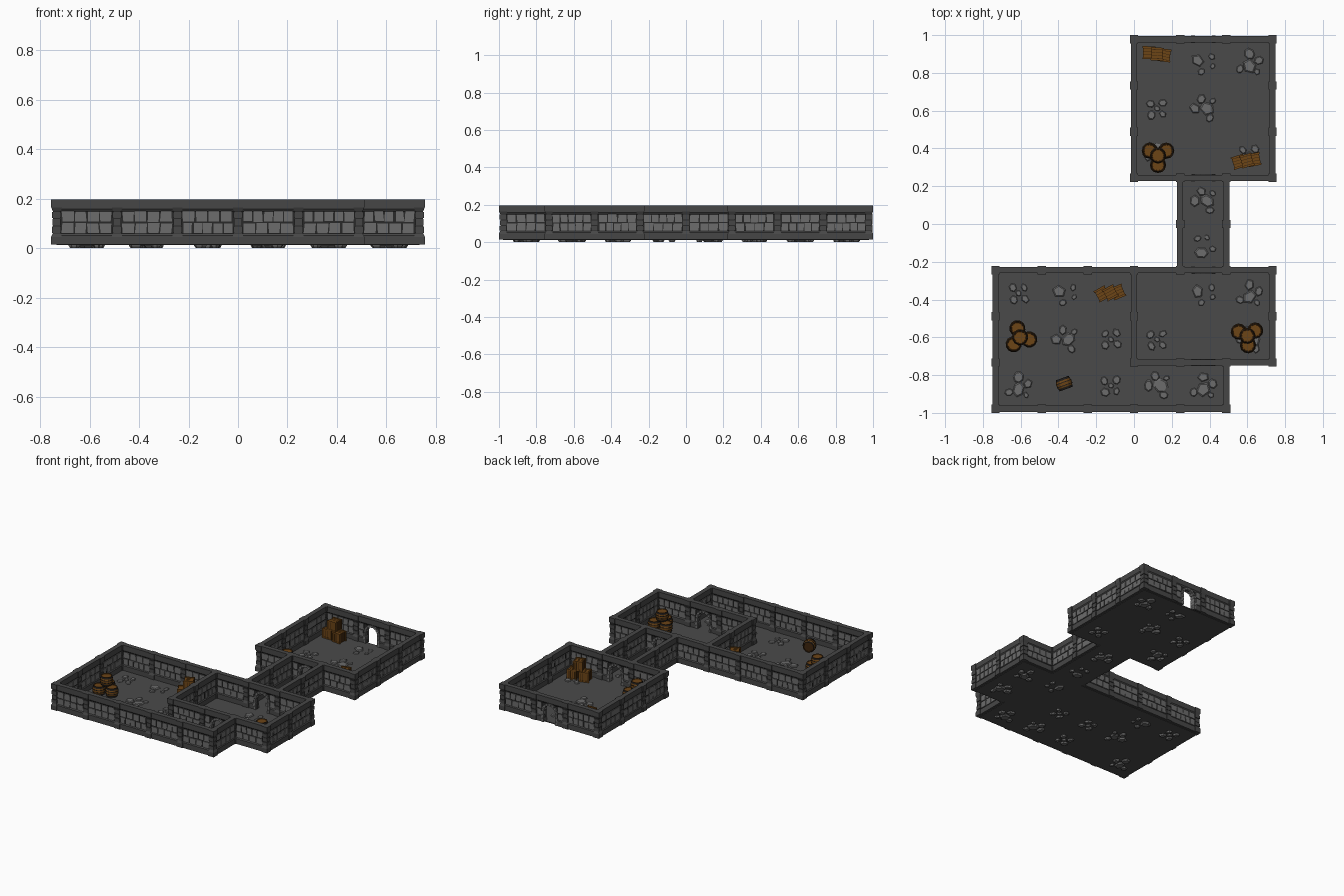
import bpy, bmesh, math, random
from mathutils import Matrix, Vector

if "Cube" in bpy.data.objects:
    bpy.data.objects.remove(bpy.data.objects["Cube"])

random.seed(7)
T = 0.2445            # floor tile
PH = 0.022            # pillar half width
Z0, Z1 = 0.015, 0.196  # wall bottom and top

COLOURS = {
    "dark_stone": (0.062, 0.062, 0.062), "light_stone": (0.15, 0.15, 0.15),
    "mortar": (0.022, 0.022, 0.022), "floor_stone": (0.068, 0.068, 0.068),
    "wood": (0.15, 0.058, 0.008), "dark_wood": (0.045, 0.018, 0.004),
    "iron": (0.015, 0.012, 0.01),
}
NAMES = list(COLOURS)
MATS = []
for n, c in COLOURS.items():
    m = bpy.data.materials.new(n)
    m.diffuse_color = (*c, 1)
    m.use_nodes = True
    m.node_tree.nodes["Principled BSDF"].inputs["Base Color"].default_value = m.diffuse_color
    MATS.append(m)


def finish(bm, name):
    bmesh.ops.recalc_face_normals(bm, faces=bm.faces)
    me = bpy.data.meshes.new(name)
    bm.to_mesh(me)
    bm.free()
    for m in MATS:
        me.materials.append(m)
    ob = bpy.data.objects.new(name, me)
    bpy.context.collection.objects.link(ob)
    return ob


def box(bm, M, x, y, z, mat, skew=0.0):
    """Box from (min, max) pairs, optionally with slanted ends."""
    a, b, c = [(random.uniform(-skew, skew), random.uniform(-skew, skew)) for _ in range(3)]
    vs = {}
    for i in (0, 1):
        for k in (0, 1):
            dx, dz = (a, b)[i][k], c[k] * 0.5
            for j in (0, 1):
                vs[i, j, k] = bm.verts.new(M @ Vector((x[i] + dx, y[j], z[k] + dz)))
    for q in ("000 010 011 001", "100 110 111 101", "000 100 101 001",
              "010 110 111 011", "000 100 110 010", "001 101 111 011"):
        f = bm.faces.new([vs[tuple(map(int, s))] for s in q.split()])
        f.material_index = NAMES.index(mat)


def prism(bm, M, pts, mat, d):
    """Extrude a closed list of 3D points by the vector d."""
    lo = [bm.verts.new(M @ Vector(p)) for p in pts]
    hi = [bm.verts.new(M @ (Vector(p) + Vector(d))) for p in pts]
    n = len(pts)
    fs = [bm.faces.new(lo), bm.faces.new(hi[::-1])]
    fs += [bm.faces.new((lo[i], lo[(i + 1) % n], hi[(i + 1) % n], hi[i])) for i in range(n)]
    for f in fs:
        f.material_index = NAMES.index(mat)


def lathe(bm, M, profile, mats, sides, phase=0.0):
    """Revolve (r, z) rings; mats gives one colour per band, ends are capped."""
    rings = [[bm.verts.new(M @ Vector((r * math.cos(phase + math.tau * i / sides),
                                       r * math.sin(phase + math.tau * i / sides), z)))
              for i in range(sides)] for r, z in profile]
    for a, b, m in zip(rings, rings[1:], mats):
        for i in range(sides):
            j = (i + 1) % sides
            bm.faces.new((a[i], a[j], b[j], b[i])).material_index = NAMES.index(m)
    bm.faces.new(rings[0][::-1]).material_index = NAMES.index(mats[0])
    bm.faces.new(rings[-1]).material_index = NAMES.index(mats[-1])


def place(x, y, z=0.0, rot=0.0):
    return Matrix.Translation((x, y, z)) @ Matrix.Rotation(math.radians(rot), 4, 'Z')


# Floor plan in tiles: rooms, wall runs and doorways
ROOMS = [(0, 1, 3, 4), (1, -1, 2, 1), (0, -3, 3, -1), (-3, -4, 0, -1), (0, -4, 2, -3)]
RUNS = [(0, 4, 3, 4), (0, 1, 3, 1), (0, 1, 0, 4), (3, 1, 3, 4), (1, -1, 1, 1), (2, -1, 2, 1),
        (-3, -1, 3, -1), (0, -3, 0, -1), (3, -3, 3, -1), (0, -3, 3, -3),
        (-3, -4, -3, -1), (-3, -4, 2, -4), (2, -4, 2, -3)]
DOORS = {(1.5, 4), (1.5, 1), (1.5, -1), (1.5, -3)}
I4 = Matrix.Identity(4)

bm = bmesh.new()
for x0, y0, x1, y1 in ROOMS:
    box(bm, I4, (x0 * T, x1 * T), (y0 * T, y1 * T), (0.012, 0.018), "floor_stone")
finish(bm, "floor")

panels, nodes = set(), set()
for x0, y0, x1, y1 in RUNS:
    n = max(x1 - x0, y1 - y0)
    dx, dy = (x1 - x0) // n, (y1 - y0) // n
    for i in range(n):
        panels.add((x0 + dx * (i + .5), y0 + dy * (i + .5), 90 * dy))
    nodes |= {(x0 + dx * i, y0 + dy * i) for i in range(n + 1)}

# Wall panels: plinth, mortar core, coping, two courses of rough blocks
H, R, SPR = T / 2 - 0.012, 0.045, 0.095
walls, blocks, arches = bmesh.new(), bmesh.new(), bmesh.new()
for px, py, rot in sorted(panels):
    M = place(px * T, py * T, 0, rot)
    door = (px, py) in DOORS
    band, core = 0.016, 0.009
    cope = [(-H, -core, .148), (-H, -band, .158), (-H, -band, Z1), (-H, band, Z1),
            (-H, band, .158), (-H, core, .148)]
    base = [(-H, -band, Z0), (-H, -band, .052), (-H, -core, .06), (-H, core, .06),
            (-H, band, .052), (-H, band, Z0)]
    prism(walls, M, cope, "dark_stone", (2 * H, 0, 0))
    arc = [(R * math.cos(math.pi * i / 10), SPR + R * math.sin(math.pi * i / 10)) for i in range(11)]
    if door:
        outline = [(H, Z0), (H, .15), (-H, .15), (-H, Z0), (-R, Z0)] + arc[::-1] + [(R, Z0)]
        prism(walls, M, [(x, -core, z) for x, z in outline], "mortar", (0, 2 * core, 0))
        for off in (0, H + R):
            prism(walls, M, [(x + off, y, z) for x, y, z in base], "dark_stone", (H - R, 0, 0))
        # jamb stones and arch stones
        for s in (-1, 1):
            for k in range(3):
                z = Z0 + .0267 * k
                xs = sorted((s * R, s * (R + .014 + .005 * (k % 2))))
                box(arches, M, xs, (-.019, .019), (z, z + .025), "light_stone")
        for k in range(7):
            a0, a1 = (math.pi * (k + e) / 7 for e in (.05, .95))
            pts = [(r * math.cos(a), -.018, SPR + r * math.sin(a))
                   for r, a in ((R, a0), (R + .016, a0), (R + .016, a1), (R, a1))]
            prism(arches, M, pts, "light_stone", (0, .036, 0))
    else:
        prism(walls, M, base, "dark_stone", (2 * H, 0, 0))
        box(walls, M, (-H, H), (-core, core), (.055, .152), "mortar")
    for row, (za, zb) in enumerate(((.06, .101), (.108, .149))):
        n = 4 + (row + random.randint(0, 1)) % 2
        w = 2 * (T / 2 - .02) / n
        for i in range(n):
            xa = -(T / 2 - .02) + i * w + .003
            xb = xa + w - .006
            if door:
                lim = R + .019
                if xa < 0 and xb > -lim:
                    xb = -lim
                if xb > 0 and xa < lim:
                    xa = lim
                if xb - xa < .012 or xb - xa > w:
                    continue
            box(blocks, M, (xa, xb), (-.014, .014), (za, zb), "light_stone", .003)
finish(walls, "walls")
finish(blocks, "wall_blocks")
finish(arches, "door_arches")

# Pillars: flared base and cap around a narrow shaft with corner stones
bm = bmesh.new()
q = math.sqrt(2)
for nx, ny in sorted(nodes):
    M = place(nx * T, ny * T)
    prof = [(PH, Z0), (PH, .045), (.015, .06), (.015, .15), (PH, .165), (PH, Z1)]
    lathe(bm, M, [(r * q, z) for r, z in prof],
          ["dark_stone", "dark_stone", "mortar", "dark_stone", "dark_stone"], 4, math.pi / 4)
    for k in range(3):
        w = .019 - .002 * (k % 2)
        box(bm, M, (-w, w), (-w, w), (.062 + .03 * k, .087 + .03 * k), "dark_stone")
finish(bm, "pillars")

# Rubble: three layouts of flat stones set through the floor, (dx, dy, radius)
LAYOUTS = {
    "a": [(0, -.02, .042), (.0, .045, .032), (.05, .01, .027), (-.05, -.035, .024), (.04, -.05, .018)],
    "b": [(-.03, .01, .038), (.045, .03, .02), (-.01, -.05, .02), (.05, -.02, .016)],
    "c": [(-.035, .025, .024), (.03, .03, .024), (-.03, -.035, .026), (.03, -.03, .022), (0, .0, .017)],
}
RUBBLE = [(1, 3, "b", 0), (2, 3, "a", 0), (0, 2, "c", 0), (1, 2, "a", 90), (0, 1, "a", 180),
          (2, 1, "c", 0), (1, 0, "a", 90), (1, -1, "b", 90), (1, -2, "b", 0), (2, -2, "a", 0),
          (0, -3, "c", 0), (2, -3, "a", 90), (-3, -2, "c", 90), (-2, -2, "b", 0),
          (-2, -3, "a", 90), (-1, -3, "c", 180), (-3, -4, "a", 0), (-1, -4, "c", 0),
          (0, -4, "a", 90), (1, -4, "a", 0)]
bm = bmesh.new()
for tx, ty, kind, rot in RUBBLE:
    M = place((tx + .5) * T, (ty + .5) * T, 0, rot)
    for dx, dy, r in LAYOUTS[kind]:
        S = M @ place(dx, dy, 0, random.uniform(0, 360)) @ Matrix.Diagonal((1, random.uniform(.7, .9), 1, 1))
        lathe(bm, S, [(r * .75, .001), (r, .01), (r, .02), (r * .8, .025)],
              ["light_stone"] * 3, random.choice((5, 6, 7)))
finish(bm, "floor_rubble")


# Crates: dark core, edge beams and slats
def crate(bm, M, s=.068):
    h, b = s / 2, .009
    M = M @ Matrix.Translation((0, 0, h))
    c = h - .004
    box(bm, M, (-c, c), (-c, c), (-c, c), "dark_wood")
    turns = [I4, Matrix.Rotation(math.pi / 2, 4, 'X') @ Matrix.Rotation(math.pi / 2, 4, 'Y'),
             Matrix.Rotation(math.pi / 2, 4, 'Z') @ Matrix.Rotation(math.pi / 2, 4, 'X')]
    for R3 in turns:
        for sx in (-1, 1):
            for sy in (-1, 1):
                xs, ys = sorted((sx * h, sx * (h - b))), sorted((sy * h, sy * (h - b)))
                box(bm, M @ R3, xs, ys, (-h, h), "wood")
            for k in (-1, 0, 1):
                box(bm, M @ R3, (k * .0155 - .0065, k * .0155 + .0065),
                    sorted((sx * c, sx * (c + .002))), (-c, c), "wood")


bm = bmesh.new()
for x, y, rot, own in ((.12, .9, -4, 0), (.595, .335, 14, 0), (-.127, -.365, 12, 14)):
    G = place(x, y, .018, rot)
    crate(bm, G @ place(-.042, .004, 0, own + 3))
    crate(bm, G @ place(.042, -.004, 0, own - 3))
    crate(bm, G @ place(.002, 0, .068, own + 2))
finish(bm, "crates")


# Barrels: bulged staves, iron hoops, recessed lids
def barrel(bm, M):
    prof = [(.03, .003), (.031, 0), (.036, 0), (.039, .012), (.042, .022), (.042, .04),
            (.039, .05), (.036, .062), (.031, .062), (.03, .059)]
    mats = ["dark_wood", "dark_wood", "iron", "wood", "wood", "wood", "iron", "dark_wood", "wood"]
    lathe(bm, M, prof, mats, 12)
    for z in (.021, .038):
        lathe(bm, M, [(.040, z), (.0432, z), (.0432, z + .004), (.040, z + .004)], ["iron"] * 3, 12)


bm = bmesh.new()
for x, y, rot in ((.127, .363, 0), (-.603, -.6, 77), (.6, -.592, 4)):
    G = place(x, y, .018, rot)
    for a in (30, 150, 270):
        barrel(bm, G @ place(.05 * math.cos(math.radians(a)), .05 * math.sin(math.radians(a))))
    barrel(bm, G @ place(0, 0, .062))
# one barrel lying on its side
barrel(bm, place(-.37, -.845, .061, 20) @ Matrix.Rotation(math.pi / 2, 4, 'X')
       @ Matrix.Translation((0, 0, -.031)))
finish(bm, "barrels")
